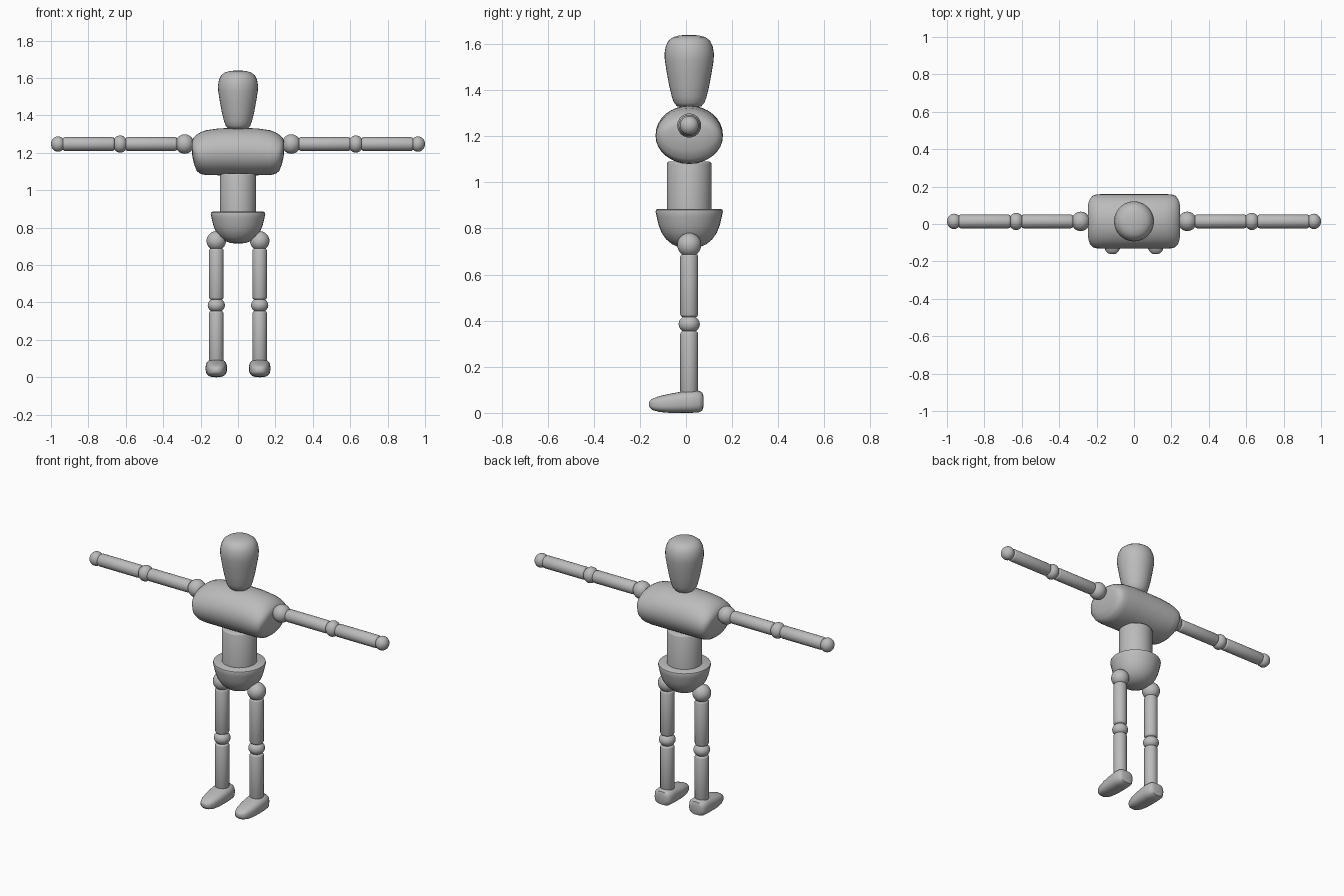
import bpy
import bmesh
from math import cos, sin, pi, copysign, radians

cube = bpy.data.objects.get("Cube")
if cube:
    bpy.data.objects.remove(cube)

GREY = 0.5
MID_Y = 0.014
ARM_Z = 1.247
LEG_X = 0.116

mat = bpy.data.materials.new("mannequin grey")
mat.use_nodes = True
mat.diffuse_color = (GREY, GREY, GREY, 1)
mat.node_tree.nodes["Principled BSDF"].inputs["Base Color"].default_value = (GREY, GREY, GREY, 1)


def finish(name, bm):
    """Turn a bmesh into a smooth shaded object."""
    bmesh.ops.recalc_face_normals(bm, faces=bm.faces)
    mesh = bpy.data.meshes.new(name)
    bm.to_mesh(mesh)
    bm.free()
    mesh.materials.append(mat)
    ob = bpy.data.objects.new(name, mesh)
    bpy.context.collection.objects.link(ob)
    bpy.ops.object.select_all(action="DESELECT")
    ob.select_set(True)
    bpy.context.view_layer.objects.active = ob
    bpy.ops.object.shade_smooth_by_angle(angle=radians(42))
    return ob


def loft(name, axis, stations, power=2, sides=32):
    """Skin oval sections; a station is (position, centre u, centre v, half u, half v)."""
    bm = bmesh.new()
    rings = []
    for t, cu, cv, ru, rv in stations:
        ring = []
        for i in range(sides):
            c, s = cos(2 * pi * i / sides), sin(2 * pi * i / sides)
            p = [cu + ru * copysign(abs(c) ** (2 / power), c),
                 cv + rv * copysign(abs(s) ** (2 / power), s)]
            p.insert("XYZ".index(axis), t)
            ring.append(bm.verts.new(p))
        rings.append(ring)
    for a, b in zip(rings, rings[1:]):
        for i in range(sides):
            j = (i + 1) % sides
            bm.faces.new((a[i], a[j], b[j], b[i]))
    bm.faces.new(rings[0])
    bm.faces.new(rings[-1])
    return finish(name, bm)


def turned(name, axis, cu, cv, profile):
    """Lathe a (radius, position) profile."""
    return loft(name, axis, [(t, cu, cv, r, r) for r, t in profile])


def rod(name, axis, cu, cv, start, end, r):
    """Cylinder with softened rims."""
    d = 0.012 if end > start else -0.012
    turned(name, axis, cu, cv, [
        (r * 0.72, start), (r * 0.92, start + d * 0.35), (r, start + d),
        (r, end - d), (r * 0.92, end - d * 0.35), (r * 0.72, end)])


def ball(name, centre, size):
    bm = bmesh.new()
    bmesh.ops.create_uvsphere(bm, u_segments=32, v_segments=16, radius=1)
    bmesh.ops.scale(bm, vec=size, verts=bm.verts)
    bmesh.ops.translate(bm, vec=centre, verts=bm.verts)
    finish(name, bm)


# Egg shaped head
turned("head", "Z", 0, MID_Y, [
    (0.03, 1.326), (0.052, 1.33), (0.066, 1.345), (0.075, 1.37), (0.087, 1.42),
    (0.098, 1.48), (0.106, 1.53), (0.107, 1.56), (0.102, 1.59), (0.09, 1.615),
    (0.07, 1.63), (0.045, 1.637), (0.015, 1.64)])

# Barrel chest, wider at the shoulders: (x, half depth, bottom, top)
half = [(0.0, 0.146, 1.08, 1.333), (0.1, 0.146, 1.08, 1.331),
        (0.17, 0.146, 1.081, 1.321), (0.2, 0.144, 1.087, 1.31),
        (0.22, 0.138, 1.102, 1.298), (0.235, 0.122, 1.14, 1.285),
        (0.243, 0.1, 1.175, 1.272), (0.247, 0.075, 1.205, 1.26)]
sections = [(-x, *rest) for x, *rest in half[:0:-1]] + half
loft("chest", "X", [(x, MID_Y, (lo + hi) / 2, ry, (hi - lo) / 2)
                    for x, ry, lo, hi in sections])

# Waist and bowl shaped pelvis
turned("waist", "Z", 0, MID_Y, [(0.097, 0.87), (0.097, 1.08), (0.094, 1.087), (0.088, 1.09)])
turned("pelvis", "Z", 0, MID_Y, [
    (0.015, 0.715), (0.045, 0.719), (0.075, 0.732), (0.1, 0.753), (0.12, 0.782),
    (0.133, 0.815), (0.141, 0.85), (0.146, 0.873), (0.144, 0.881), (0.136, 0.885)])

for label, s in (("left", 1), ("right", -1)):
    # Arm
    ball(label + "_shoulder", (s * 0.285, MID_Y, ARM_Z), (0.05, 0.052, 0.052))
    rod(label + "_upper_arm", "X", MID_Y, ARM_Z, s * 0.325, s * 0.602, 0.037)
    ball(label + "_elbow", (s * 0.63, MID_Y, ARM_Z), (0.04, 0.046, 0.046))
    rod(label + "_forearm", "X", MID_Y, ARM_Z, s * 0.66, s * 0.938, 0.037)
    ball(label + "_hand", (s * 0.962, MID_Y, ARM_Z), (0.038, 0.041, 0.041))

    # Leg
    x = s * LEG_X
    ball(label + "_hip", (x, MID_Y, 0.729), (0.052, 0.052, 0.052))
    rod(label + "_thigh", "Z", x, MID_Y, 0.415, 0.69, 0.039)
    ball(label + "_knee", (x, MID_Y, 0.385), (0.046, 0.046, 0.039))
    rod(label + "_shin", "Z", x, MID_Y, 0.08, 0.355, 0.039)

    # Foot with a square heel and a tapered toe: (y, half width, bottom, top)
    foot = [(0.076, 0.03, 0.028, 0.072), (0.071, 0.045, 0.01, 0.088),
            (0.056, 0.055, 0.002, 0.096), (0.02, 0.057, 0, 0.098),
            (-0.02, 0.057, 0, 0.092), (-0.07, 0.054, 0, 0.083),
            (-0.115, 0.047, 0.004, 0.073), (-0.145, 0.035, 0.012, 0.062),
            (-0.157, 0.022, 0.022, 0.053), (-0.161, 0.01, 0.031, 0.045)]
    loft(label + "_foot", "Y", [(y, x, (lo + hi) / 2, w, (hi - lo) / 2)
                                for y, w, lo, hi in foot], power=2.7)
